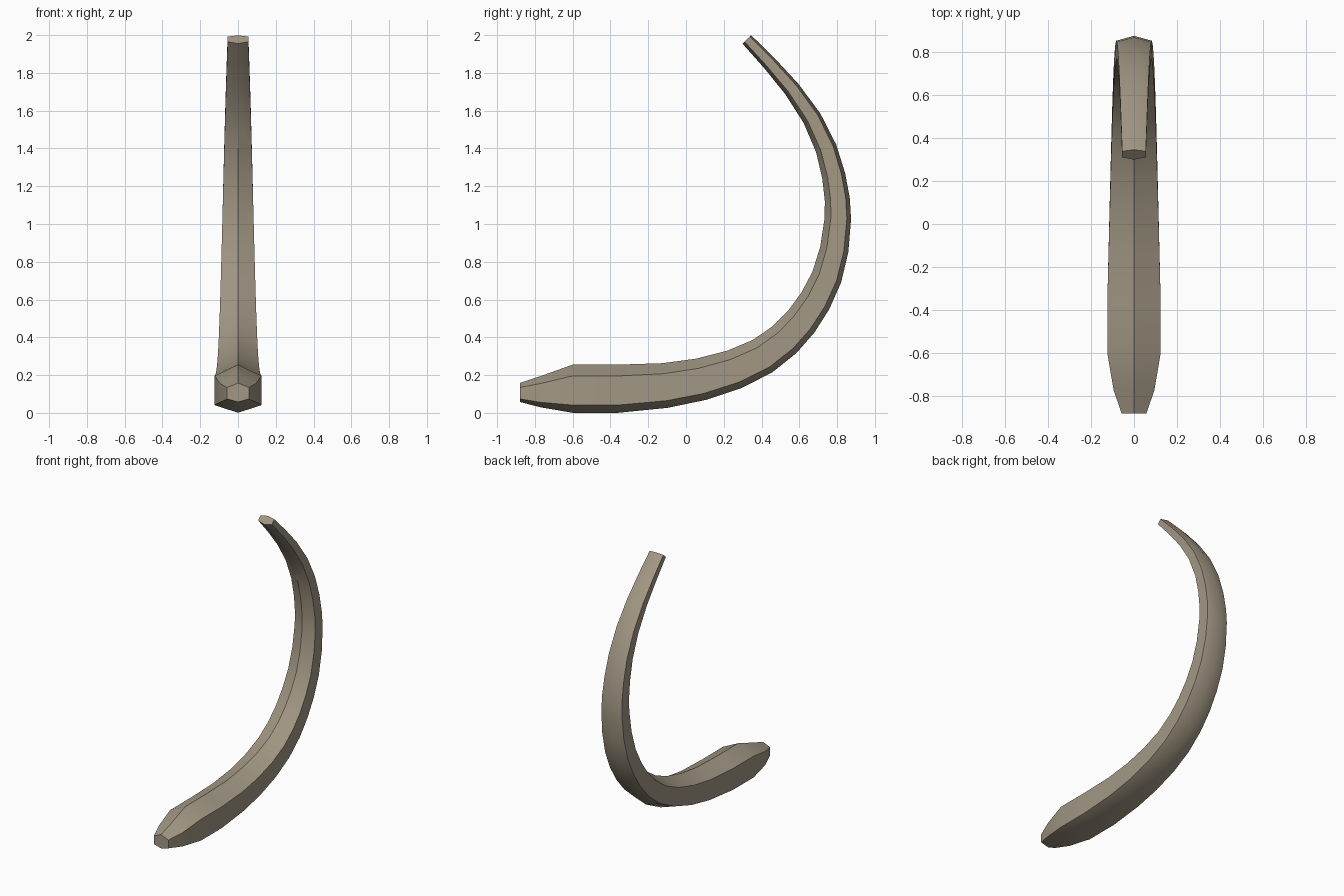
import bpy, bmesh, math
from mathutils import Vector

if "Cube" in bpy.data.objects:
    bpy.data.objects.remove(bpy.data.objects["Cube"])

# Blunt root: centre (y, z), thickness, half width, all cut vertically
root = [((-0.88, 0.108), 0.10, 0.058),
        ((-0.77, 0.112), 0.165, 0.095),
        ((-0.60, 0.128), 0.255, 0.124)]
# Centre line (y, z) of the curved, evenly tapering body
path = [Vector(p) for p in [
    (-0.36, 0.128), (-0.11, 0.145), (0.08, 0.178), (0.255, 0.23), (0.405, 0.30),
    (0.522, 0.388), (0.61, 0.483), (0.684, 0.592), (0.745, 0.718), (0.785, 0.865),
    (0.804, 1.03), (0.801, 1.13), (0.782, 1.255), (0.742, 1.40), (0.667, 1.56),
    (0.56, 1.715), (0.443, 1.85), (0.322, 1.977)]]

# Hexagon: (side, distance from outer ridge to inner ridge)
hexagon = [(0, 0), (1, 0.16), (1, 0.765), (0, 1), (-1, 0.765), (-1, 0.16)]

rings = [(Vector(c), Vector((0, 1)), t, w) for c, t, w in root]
arc = [0]
for a, b in zip(path, path[1:]):
    arc.append(arc[-1] + (b - a).length)
for i, c in enumerate(path):
    d = (path[min(i + 1, len(path) - 1)] - path[max(i - 1, 0)]).normalized()
    f = arc[i] / arc[-1]
    inward = Vector((0, 1)) if i == 0 else Vector((-d.y, d.x))
    rings.append((c, inward, 0.255 - 0.191 * f, 0.124 - 0.069 * f))

# Loft the rings and cap both ends
bm = bmesh.new()
loops = []
for c, n, t, w in rings:
    loop = []
    for side, k in hexagon:
        p = c + n * t * (k - 0.5)
        loop.append(bm.verts.new((side * w, p.x, p.y)))
    loops.append(loop)
for a, b in zip(loops, loops[1:]):
    for i in range(6):
        j = (i + 1) % 6
        bm.faces.new((a[i], a[j], b[j], b[i]))
bm.faces.new(loops[0])
bm.faces.new(loops[-1])
bmesh.ops.recalc_face_normals(bm, faces=bm.faces)
mesh = bpy.data.meshes.new("curved_tusk")
bm.to_mesh(mesh)
bm.free()

tusk = bpy.data.objects.new("curved_tusk", mesh)
bpy.context.collection.objects.link(tusk)
mat = bpy.data.materials.new("grey_tan_horn")
mat.diffuse_color = (0.36, 0.31, 0.23, 1)
mat.use_nodes = True
mat.node_tree.nodes["Principled BSDF"].inputs["Base Color"].default_value = mat.diffuse_color
mesh.materials.append(mat)

bpy.context.view_layer.objects.active = tusk
tusk.select_set(True)
bpy.ops.object.shade_smooth_by_angle(angle=math.radians(38))
